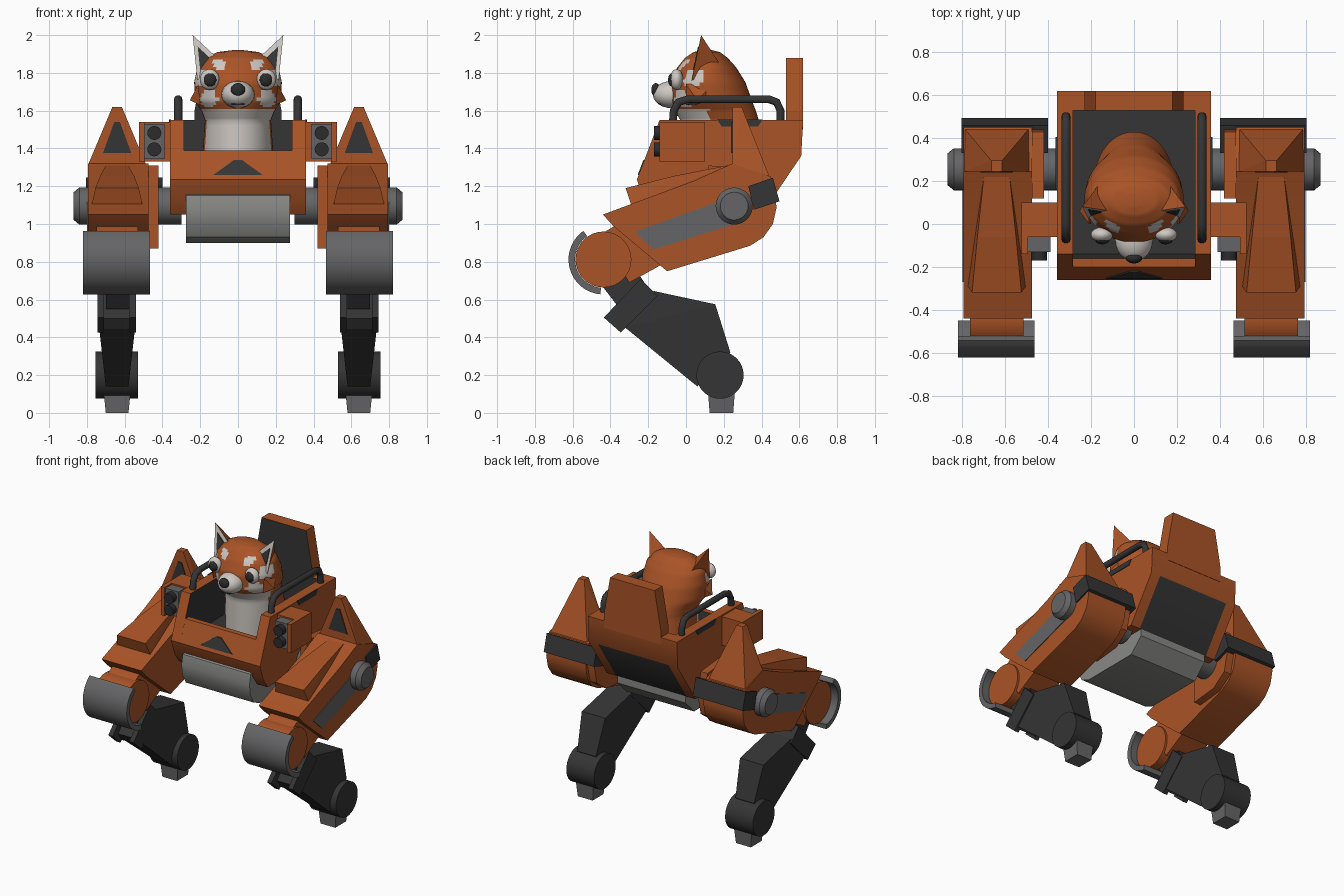
import bpy, bmesh
from math import sin, cos, pi, radians
from mathutils import Vector, Matrix

cube = bpy.data.objects.get("Cube")
if cube:
    bpy.data.objects.remove(cube)


def material(name, r, g, b):
    m = bpy.data.materials.new(name)
    m.use_nodes = True
    m.diffuse_color = (r, g, b, 1)
    m.node_tree.nodes["Principled BSDF"].inputs["Base Color"].default_value = (r, g, b, 1)
    return m


ORANGE = material("rust orange", .4, .088, .02)
DARK = material("charcoal", .035, .035, .035)
BLACK = material("soft black", .025, .025, .025)
STEEL = material("steel grey", .13, .13, .135)
PALE = material("light grey", .25, .25, .24)
WHITE = material("fur white", .62, .58, .54)


def finish(name, bm, mats, paint=None, smooth=True):
    """Turn a bmesh into an object; paint(centre, normal) picks the material slot."""
    bmesh.ops.recalc_face_normals(bm, faces=bm.faces)
    bm.normal_update()
    if paint:
        for f in bm.faces:
            f.material_index = int(paint(f.calc_center_median(), f.normal))
    mesh = bpy.data.meshes.new(name)
    bm.to_mesh(mesh)
    bm.free()
    for m in mats:
        mesh.materials.append(m)
    ob = bpy.data.objects.new(name, mesh)
    bpy.context.scene.collection.objects.link(ob)
    if smooth:
        bpy.ops.object.select_all(action='DESELECT')
        ob.select_set(True)
        bpy.context.view_layer.objects.active = ob
        bpy.ops.object.shade_smooth_by_angle(angle=radians(35))
    return ob


def prism(name, profile, x0, x1, *mats, paint=None, shrink=1):
    """Extrude a (y, z) profile from x0 to x1, optionally shrinking the far end."""
    bm = bmesh.new()
    n = len(profile)
    cy, cz = (sum(p[i] for p in profile) / n for i in (0, 1))
    near = [bm.verts.new((x0, y, z)) for y, z in profile]
    far = [bm.verts.new((x1, cy + (y - cy) * shrink, cz + (z - cz) * shrink)) for y, z in profile]
    bm.faces.new(near)
    bm.faces.new(far)
    for i in range(n):
        j = (i + 1) % n
        bm.faces.new((near[i], near[j], far[j], far[i]))
    return finish(name, bm, mats, paint)


def solid(name, points, *mats, paint=None):
    """Convex solid around the given corners."""
    bm = bmesh.new()
    for p in points:
        bm.verts.new(p)
    bmesh.ops.convex_hull(bm, input=bm.verts)
    return finish(name, bm, mats, paint, smooth=False)


def box(name, x0, x1, y0, y1, z0, z1, *mats):
    return prism(name, [(y0, z0), (y1, z0), (y1, z1), (y0, z1)], x0, x1, *mats)


def arc(cy, cz, r, a0=0, a1=360, n=32):
    step = (a1 - a0) / n
    count = n if a1 - a0 == 360 else n + 1
    return [(cy + r * cos(radians(a0 + step * i)), cz + r * sin(radians(a0 + step * i)))
            for i in range(count)]


def ball(name, centre, radii, mat):
    bm = bmesh.new()
    bmesh.ops.create_uvsphere(bm, u_segments=20, v_segments=12, radius=1,
                              matrix=Matrix.Translation(centre) @ Matrix.Diagonal((*radii, 1)))
    return finish(name, bm, [mat])


# Cockpit tub: floor, front wall and rear wall in one profile
tub = [(-.2, 1.39), (-.16, 1.39), (-.14, 1.25), (.53, 1.25), (.53, 1.55), (.62, 1.55),
       (.61, 1.36), (.4, 1.05), (-.17, 1.05), (-.22, 1.12), (-.26, 1.235)]
prism("cockpit_tub", tub, -.285, .285, ORANGE, DARK,
      paint=lambda c, n: -.16 < c.y < .54 and c.z > 1.2 and abs(n.x) < .5)
side_wall = [(-.14, 1.55)] + tub[5:]

# Seat back
solid("seat_back", [(s * w, y, z) for s in (-1, 1) for y in (.53, .62)
                    for w, z in ((.23, 1.5), (.23, 1.6), (.18, 1.88))],
      ORANGE, DARK, paint=lambda c, n: n.y < -.5)

# Belly casing with rounded front
prism("belly_casing", [(-.2, 1.175), (-.245, 1.15), (-.26, 1.08), (-.25, 1), (-.21, .93), (-.14, .9),
                       (.3, .9), (.4, 1), (.4, 1.1)], -.275, .275, PALE)


def nose_plane(z):
    return -.26 + .38 * (z - 1.235)


# Triangular front badge plate
solid("front_badge", [(x, nose_plane(z) + d, z) for d in (-.005, .003)
                      for x, z in ((-.13, 1.26), (.13, 1.26), (.02, 1.34), (-.02, 1.34))], DARK)

for s, side in ((1, "left_"), (-1, "right_")):
    def part(name, profile, x0, x1, *mats, **kw):
        return prism(side + name, profile, s * x0, s * x1, *mats, **kw)

    def block(name, x0, x1, *rest):
        return box(side + name, s * x0, s * x1, *rest)

    # Cockpit side, trim plate and grab rail
    part("cockpit_wall", side_wall, .285, .36, ORANGE, DARK, paint=lambda c, n: n.x * s < -.5)
    part("wall_trim", [(.165, 1.552), (.405, 1.552), (.38, 1.515), (.19, 1.515)], .355, .365, DARK)
    rail = bpy.data.curves.new(side + "grab_rail", 'CURVE')
    rail.dimensions = '3D'
    rail.bevel_depth = .022
    rail.bevel_resolution = 3
    path = [(-.07, 1.53), (-.065, 1.6), (-.04, 1.645), (.01, 1.66), (.44, 1.66), (.48, 1.645), (.5, 1.6), (.5, 1.53)]
    spline = rail.splines.new('POLY')
    spline.points.add(len(path) - 1)
    for pt, (y, z) in zip(spline.points, path):
        pt.co = (s * .317, y, z, 1)
    rail.materials.append(DARK)
    bpy.context.scene.collection.objects.link(bpy.data.objects.new(side + "grab_rail", rail))

    # Lamp pod
    block("pod_body", .355, .525, -.06, .1, 1.33, 1.54, ORANGE)
    block("pod_cheek", .495, .525, -.14, -.06, 1.33, 1.54, ORANGE)
    block("pod_housing", .39, .495, -.13, -.06, 1.345, 1.53, STEEL)
    for z, level in ((1.395, "lower"), (1.482, "upper")):
        bm = bmesh.new()
        spin = Matrix.Translation((s * .443, -.14, z)) @ Matrix.Rotation(pi / 2, 4, 'X')
        bmesh.ops.create_cone(bm, cap_ends=True, segments=20, radius1=.037, radius2=.037,
                              depth=.06, matrix=spin)
        finish(side + level + "_lamp", bm, [BLACK])

    # Hip axle and hub cap
    part("hip_axle", arc(.255, 1.095, .098), .3, .84, STEEL)
    part("hub_cap", arc(.255, 1.095, .098), .84, .87, STEEL, shrink=.75)

    # Thigh armour
    thigh = [(.245, 1.32), (.045, 1.23), (-.44, 1.05), (-.385, .99), (-.1, .75), (.34, .885),
             (.41, .93), (.46, 1), (.48, 1.09), (.45, 1.25)]
    part("thigh", thigh, .475, .795, ORANGE)
    part("thigh_inner_plate", [(.12, 1.31), (.12, .87), (.32, .89), (.43, .97), (.46, 1.1), (.43, 1.28)],
         .42, .475, ORANGE)
    part("thigh_stripe", [(-.27, .96), (-.17, .865), (.255, 1), (.255, 1.19), (.15, 1.11)],
         .793, .8, STEEL)
    part("thigh_rear_band", [(.33, 1.2), (.46, 1.245), (.495, 1.12), (.36, 1.075)], .4, .805, DARK)

    # Shoulder spike with dark triangle, and the raised hood ahead of it
    mid = .64 * s
    solid(side + "spike", [(mid + t * w, y, z) for t in (-1, 1) for w, y, z in
                           ((.155, .245, 1.31), (.155, .45, 1.23), (.155, .245, 1.2),
                            (.025, .245, 1.62), (.025, .295, 1.62))], ORANGE)
    solid(side + "spike_inset", [(mid + x, y, z) for y in (.239, .25) for x, z in
                                 ((-.075, 1.375), (.075, 1.375), (.015, 1.54), (-.015, 1.54))], DARK)
    solid(side + "thigh_hood", [(mid + t * w, y, z) for t in (-1, 1) for w, y, z in
                                ((.06, .22, 1.31), (.09, -.06, 1.255), (.115, -.32, 1.19),
                                 (.135, -.29, 1.1), (.06, .2, 1.2))], ORANGE)

    # Knee: joint, neck and curved guard
    part("knee_neck", [(-.46, .94), (-.36, 1), (-.12, .79), (-.3, .69)], .53, .75, ORANGE)
    part("knee_joint", arc(-.437, .812, .148), .515, .765, ORANGE)
    guard = arc(-.437, .812, .185, 125, 265, 20) + arc(-.437, .812, .15, 265, 125, 20)
    part("knee_guard", guard, .465, .82, STEEL)

    # Shin: link, forked top and tapering blade
    part("knee_link", [(-.45, .68), (-.35, .55), (-.2, .66), (-.28, .78)], .58, .7, DARK)
    fork = [(-.435, .505), (-.345, .425), (-.15, .62), (-.24, .71)]
    for x0, x1, edge in ((.54, .575, "inner"), (.71, .745, "outer")):
        part(edge + "_fork", fork, x0, x1, DARK)
    part("fork_core", [(-.37, .5), (-.33, .44), (-.15, .62), (-.22, .68)], .575, .71, DARK)
    solid(side + "shin", [(mid + t * w, y, z) for t in (-1, 1) for w, y, z in
                          ((.095, -.32, .45), (.095, -.17, .645), (.095, .155, .575),
                           (.075, .235, .32), (.06, .06, .14))], DARK)
    part("ankle", arc(.18, .2, .125), .53, .755, DARK)
    solid(side + "foot", [(mid + t * w, y, z) for t in (-1, 1) for w, y, z in
                          ((.073, .115, .13), (.073, .26, .13), (.06, .125, 0), (.06, .25, 0))], STEEL)

    # Animal ear: orange shell, white front, dark centre
    ear = [Vector((s * x, y, z)) for x, y, z in ((.24, .08, 2), (.105, .06, 1.875), (.215, .03, 1.76))]
    solid(side + "ear", ear + [Vector((s * .16, .19, 1.83))], ORANGE, WHITE,
          paint=lambda c, n: n.y < -.5)
    heart = sum(ear, Vector()) / 3
    solid(side + "ear_centre", [heart + (p - heart) * .5 + Vector((0, d, 0))
                                for p in ear for d in (-.005, .004)], DARK)

    # Cheek tuft and eye
    solid(side + "cheek_tuft", [(s * x, y, z) for x, y, z in
                                ((.255, .06, 1.655), (.2, .0, 1.63), (.2, .14, 1.64),
                                 (.21, .0, 1.74), (.21, .14, 1.74))], ORANGE)
    ball(side + "eye_white", (s * .15, -.05, 1.765), (.052, .035, .055), WHITE)
    ball(side + "eye", (s * .148, -.073, 1.763), (.034, .022, .036), BLACK)

# Animal head and bust: stacked oval rings of (height, front, back, half width)
rings = [(1.24, -.03, .43, .18), (1.4, -.03, .43, .185), (1.55, -.03, .385, .175), (1.6, -.06, .37, .195),
         (1.65, -.085, .35, .228), (1.75, -.085, .315, .232), (1.83, -.045, .265, .215),
         (1.88, -.005, .22, .175), (1.91, .04, .18, .11), (1.92, .08, .14, .03)]
bm = bmesh.new()
loops = []
SEG, SUB = 56, 5
for k in range(len(rings) - 1):
    for t in range(SUB if k < len(rings) - 2 else SUB + 1):
        z, front, back, w = (a + (b - a) * t / SUB for a, b in zip(rings[k], rings[k + 1]))
        loops.append([bm.verts.new((w * cos(2 * pi * i / SEG),
                                    (front + back) / 2 + (back - front) / 2 * sin(2 * pi * i / SEG), z))
                      for i in range(SEG)])
for low, high in zip(loops, loops[1:]):
    for i in range(SEG):
        j = (i + 1) % SEG
        bm.faces.new((low[i], low[j], high[j], high[i]))
bm.faces.new(loops[0])
bm.faces.new(loops[-1])


def fur(c, n):
    """White bib, brows and cheeks; the rest stays orange."""
    def inside(x, z, rx, rz):
        return ((abs(c.x) - x) / rx) ** 2 + ((c.z - z) / rz) ** 2 < 1
    bib = c.z < 1.61 and c.y < .12
    marks = inside(.1, 1.845, .035, .03) or inside(.155, 1.665, .045, .05) or inside(.2, 1.77, .03, .05)
    return bib or (c.y < .1 and marks)


finish("animal_head_and_bust", bm, [ORANGE, WHITE], fur)

# Muzzle, nose and mouth
ball("muzzle", (0, -.075, 1.685), (.088, .1, .072), WHITE)
ball("nose", (0, -.16, 1.71), (.038, .024, .036), BLACK)
box("mouth", -.035, .035, -.146, -.13, 1.632, 1.639, BLACK)
